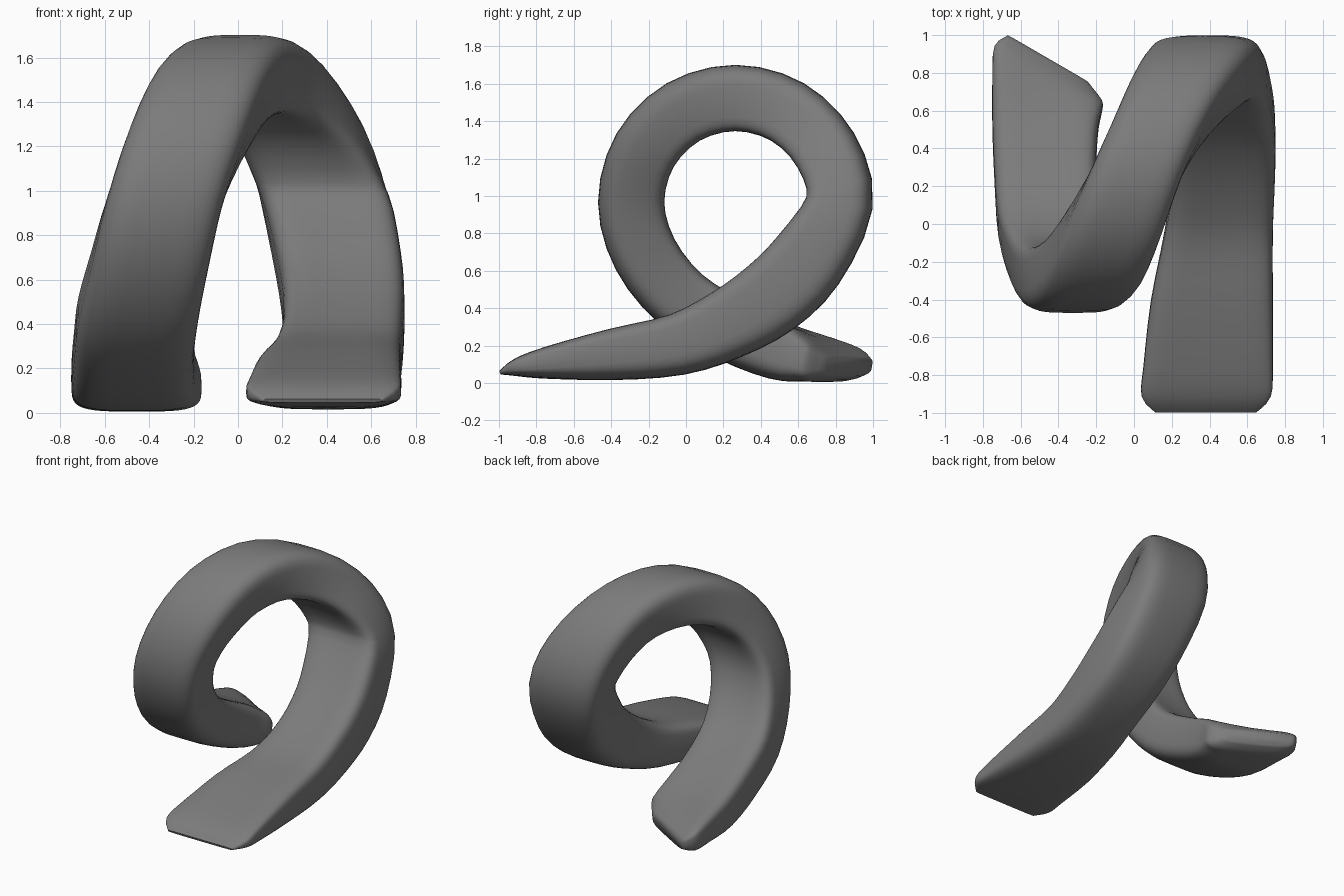
import bpy
import bmesh
from math import cos, sin, pi, copysign
from mathutils import Vector

cube = bpy.data.objects.get("Cube")
if cube:
    bpy.data.objects.remove(cube)

RING_SIDES = 40
STEPS = 3

# Loop of the curl, seen from the side
LOOP_Y, LOOP_Z, LOOP_RADIUS = 0.264, 0.967, 0.547


def loop_station(degrees, thickness, x_min, x_max):
    """Station on the round part of the curl."""
    a = degrees * pi / 180
    return (LOOP_Y + LOOP_RADIUS * cos(a), LOOP_Z + LOOP_RADIUS * sin(a),
            thickness, x_min, x_max, 0)


# Stations along the band: y, z, thickness, x_min, x_max, end shear
stations = [
    # tapering front leg
    (-0.995, 0.055, 0.02, 0.11, 0.65, 0),
    (-0.91, 0.085, 0.1, 0.04, 0.725, 0),
    (-0.75, 0.112, 0.18, 0.05, 0.735, 0),
    (-0.4, 0.16, 0.29, 0.09, 0.735, 0),
    (-0.05, 0.215, 0.35, 0.16, 0.735, 0),
    (0.21, 0.32, 0.4, 0.2, 0.745, 0),
    (0.445, 0.465, 0.44, 0.2, 0.75, 0),
    (0.64, 0.66, 0.44, 0.17, 0.735, 0),
    # round loop
    loop_station(0, 0.38, 0.1, 0.68),
    loop_station(30, 0.375, 0.01, 0.57),
    loop_station(60, 0.375, -0.1, 0.41),
    loop_station(90, 0.375, -0.24, 0.26),
    loop_station(120, 0.375, -0.375, 0.15),
    loop_station(150, 0.375, -0.49, 0.05),
    loop_station(180, 0.375, -0.59, -0.06),
    loop_station(210, 0.375, -0.66, -0.13),
    # back foot with a slanted end
    (-0.02, 0.455, 0.37, -0.72, -0.18, 0),
    (0.25, 0.29, 0.36, -0.74, -0.2, 0),
    (0.5, 0.18, 0.33, -0.75, -0.19, -0.05),
    (0.68, 0.135, 0.26, -0.75, -0.17, -0.3),
    (0.79, 0.105, 0.2, -0.74, -0.17, -0.5),
    (0.87, 0.09, 0.1, -0.67, -0.24, -0.58),
]


def blend(a, b, c, d, t):
    """Catmull-Rom interpolation between b and c."""
    return [0.5 * (2 * q + (r - p) * t + (2 * p - 5 * q + 4 * r - s) * t ** 2
                   + (3 * q - p - 3 * r + s) * t ** 3)
            for p, q, r, s in zip(a, b, c, d)]


def smooth_stations(keys):
    ends = [keys[0]] + keys + [keys[-1]]
    result = []
    for i in range(len(keys) - 1):
        result += [blend(*ends[i:i + 4], s / STEPS) for s in range(STEPS)]
    return result + [list(keys[-1])]


def rounded(value, power=0.52):
    """Turns a circle coordinate into one of a rounded rectangle."""
    return copysign(abs(value) ** power, value)


def make_ring(bm, path, i):
    y, z, thickness, x_min, x_max, shear = path[i]
    before, after = path[max(i - 1, 0)], path[min(i + 1, len(path) - 1)]
    tangent = Vector((0, after[0] - before[0], after[1] - before[1])).normalized()
    inward = Vector((0, -tangent.z, tangent.y))
    ring = []
    for k in range(RING_SIDES):
        a = 2 * pi * k / RING_SIDES
        u, v = rounded(cos(a)), rounded(sin(a))
        if v > 0:
            # inner face has tighter edges and is slightly dished
            v = rounded(sin(a), 0.4) * (1 - 0.13 * (1 - u * u))
        x_off = u * (x_max - x_min) / 2
        centre = Vector(((x_min + x_max) / 2 + x_off, y + shear * x_off, z))
        ring.append(bm.verts.new(centre + inward * (v * thickness / 2)))
    return ring


# Sweep the band
bm = bmesh.new()
path = smooth_stations(stations)
rings = [make_ring(bm, path, i) for i in range(len(path))]
for low, high in zip(rings, rings[1:]):
    for k in range(RING_SIDES):
        n = (k + 1) % RING_SIDES
        bm.faces.new((low[k], low[n], high[n], high[k]))
bm.faces.new(rings[0])
bm.faces.new(rings[-1])
bmesh.ops.recalc_face_normals(bm, faces=bm.faces)
mesh = bpy.data.meshes.new("curled_band")
bm.to_mesh(mesh)
bm.free()

# Plain grey surface
grey = bpy.data.materials.new("mid_grey")
grey.use_nodes = True
colour = (0.2, 0.2, 0.2, 1)
grey.diffuse_color = colour
grey.node_tree.nodes["Principled BSDF"].inputs["Base Color"].default_value = colour
mesh.materials.append(grey)

band = bpy.data.objects.new("curled_band", mesh)
bpy.context.collection.objects.link(band)
bpy.context.view_layer.objects.active = band
band.select_set(True)
bpy.ops.object.shade_smooth_by_angle(angle=pi / 3)
